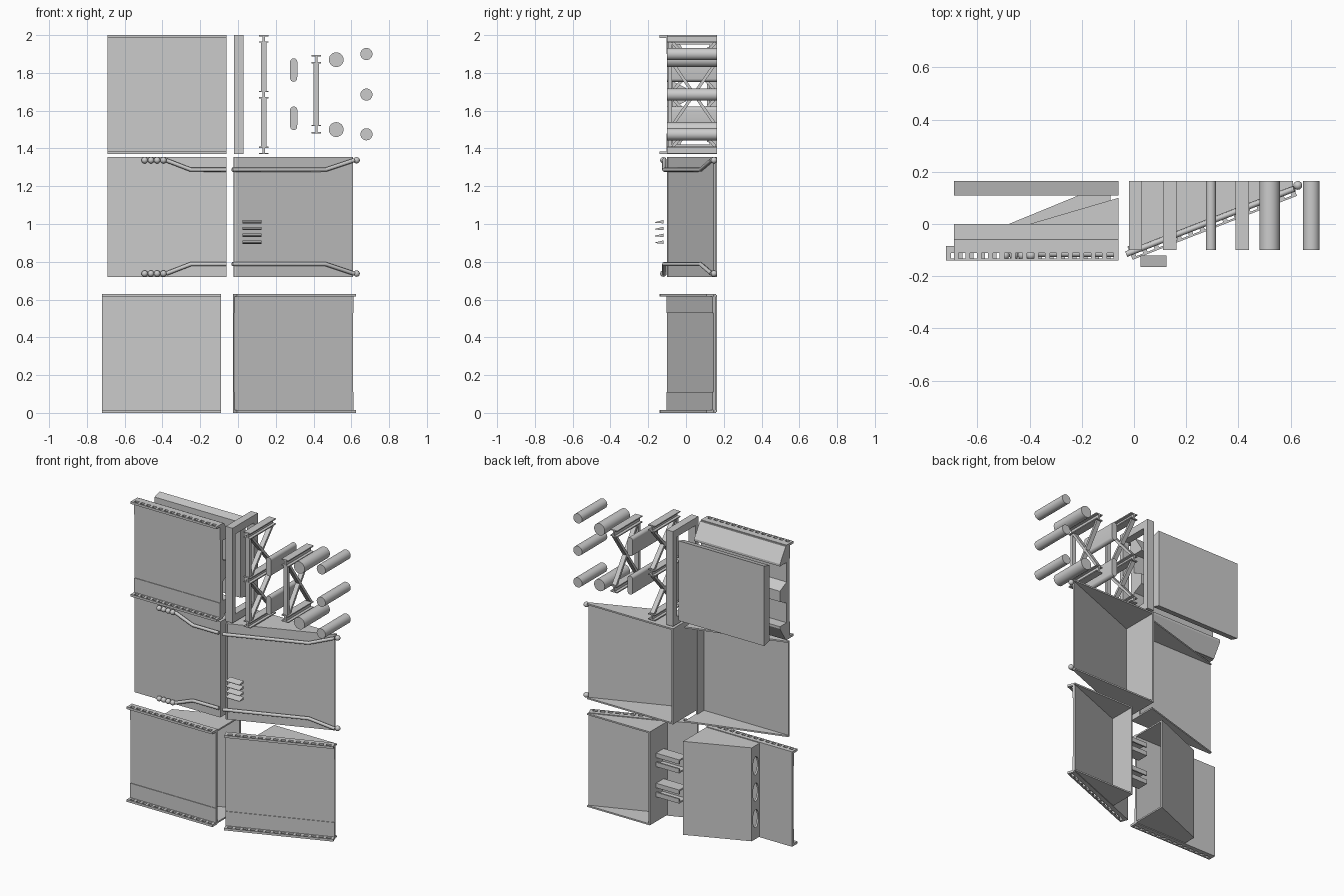
import bpy, bmesh, math
from mathutils import Vector, Matrix

if "Cube" in bpy.data.objects:
    bpy.data.objects.remove(bpy.data.objects["Cube"])

I4 = Matrix.Identity(4)


def finish(name, bm, m=I4):
    bmesh.ops.recalc_face_normals(bm, faces=bm.faces)
    bm.transform(m)
    me = bpy.data.meshes.new(name)
    bm.to_mesh(me)
    bm.free()
    ob = bpy.data.objects.new(name, me)
    bpy.context.collection.objects.link(ob)
    return ob


def add_box(bm, x0, x1, y0, y1, z0, z1):
    m = Matrix.Translation(((x0 + x1) / 2, (y0 + y1) / 2, (z0 + z1) / 2))
    m = m @ Matrix.Diagonal((x1 - x0, y1 - y0, z1 - z0, 1))
    bmesh.ops.create_cube(bm, size=1, matrix=m)


def box(name, *b, m=I4):
    bm = bmesh.new()
    add_box(bm, *b)
    return finish(name, bm, m)


def prism(name, pts, axis, lo, hi, m=I4):
    """Extrude a 2D outline; axis x -> (y,z), y -> (x,z), z -> (x,y)."""
    put = {'x': lambda a, b, t: (t, a, b), 'y': lambda a, b, t: (a, t, b),
           'z': lambda a, b, t: (a, b, t)}[axis]
    bm = bmesh.new()
    f = bm.faces.new([bm.verts.new(put(a, b, lo)) for a, b in pts])
    r = bmesh.ops.extrude_face_region(bm, geom=[f])
    d = Vector(put(0, 0, hi - lo))
    bmesh.ops.translate(bm, vec=d, verts=[v for v in r['geom'] if isinstance(v, bmesh.types.BMVert)])
    return finish(name, bm, m)


def rounded(ob):
    bpy.ops.object.select_all(action='DESELECT')
    bpy.context.view_layer.objects.active = ob
    ob.select_set(True)
    bpy.ops.object.shade_smooth_by_angle(angle=math.radians(35))


def capsule_outline(x, z, r, half, n=16):
    out = []
    for i in range(n * 2):
        a = math.pi * i / n + 1e-4
        out.append((x + r * math.cos(a), z + r * math.sin(a) + (half if math.sin(a) > 0 else -half)))
    return out


def ball(name, x, y, z, r=0.017):
    bm = bmesh.new()
    bmesh.ops.create_uvsphere(bm, u_segments=16, v_segments=10, radius=r, matrix=Matrix.Translation((x, y, z)))
    rounded(finish(name, bm))


def pipe(name, pts, r=0.011):
    cu = bpy.data.curves.new(name, 'CURVE')
    cu.dimensions = '3D'
    cu.bevel_depth, cu.bevel_resolution, cu.use_fill_caps = r, 2, True
    s = cu.splines.new('POLY')
    s.points.add(len(pts) - 1)
    for p, c in zip(s.points, pts):
        p.co = (*c, 1)
    bpy.context.collection.objects.link(bpy.data.objects.new(name, cu))


# local panel frame: +x along the wall, front face at y = 0, +z up
L, H = 0.63, 0.63
SLANT = math.atan2(0.245, 0.63)
LS = math.hypot(0.245, 0.63)


def frame(x, z, slanted=False):
    return Matrix.Translation((x, -0.1, z)) @ Matrix.Rotation(SLANT if slanted else 0, 4, 'Z')


def front_panel(name, m, length, depth=0.015):
    box(name + "_plate", 0, length, 0, depth, 0.005, H - 0.005, m=m)
    for side, a, b, e, g in (("top", 0.53, 0.62, 0.615, 0.63), ("bottom", 0.01, 0.11, 0, 0.015)):
        box(name + "_%s_band" % side, 0, length, -0.004, 0.001, a, b, m=m)
        bm = bmesh.new()  # slotted ledge
        add_box(bm, 0, length, -0.04, -0.032, e, g)
        add_box(bm, 0, length, -0.012, depth, e, g)
        n = 15
        for i in range(n):
            x = (length - 0.018) * i / (n - 1)
            add_box(bm, x, x + 0.018, -0.033, -0.01, e, g)
        finish(name + "_%s_ledge" % side, bm, m)


# upper left wall: front skin, coves, rib and rear slab
front_panel("upper_wall", frame(-0.69, 1.37), L, 0.03)
prism("upper_wall_top_cove", [(-0.07, 1.995), (-0.06, 1.995), (0, 1.9), (0, 1.885), (-0.07, 1.885)], 'x', -0.69, -0.06)
prism("upper_wall_bottom_cove", [(-0.07, 1.375), (-0.06, 1.375), (0, 1.47), (0, 1.485), (-0.07, 1.485)], 'x', -0.69, -0.06)
prism("upper_wall_rib", [(-0.07, 1.615), (-0.07, 1.755), (0, 1.72), (0, 1.65)], 'x', -0.69, -0.06)
prism("rear_slab", [(0.11, 1.435), (0.11, 1.935), (0.165, 1.95), (0.165, 1.42)], 'x', -0.69, -0.06)

# lower left wall: front skin with slanted duct behind
front_panel("lower_left_wall", frame(-0.72, 0), L)
duct = [(-0.48, -0.09), (-0.48, 0.0), (-0.09, 0.16), (-0.09, -0.09)]
for z, n in ((0.005, "bottom"), (0.615, "top")):
    prism("duct_%s" % n, duct, 'z', z, z + 0.01)
prism("duct_back", [(-0.48, 0.0), (-0.09, 0.16), (-0.09, 0.145), (-0.478, -0.013)], 'z', 0.005, 0.625)
end = box("duct_vent_end", -0.482, -0.47, -0.09, 0, 0.005, 0.625)
bm = bmesh.new()
for z in (0.14, 0.315, 0.49):
    m = Matrix.Translation((-0.476, -0.043, z)) @ Matrix.Diagonal((1, 0.03, 0.06, 1)) @ Matrix.Rotation(math.pi / 2, 4, 'Y')
    bmesh.ops.create_cone(bm, cap_ends=True, segments=24, radius1=1, radius2=1, depth=0.06, matrix=m)
cut = finish("vent_cutter", bm)
cut.hide_render = True
cut.hide_viewport = False
cut.display_type = 'WIRE'
mod = end.modifiers.new("vents", 'BOOLEAN')
mod.operation, mod.object, mod.solver = 'DIFFERENCE', cut, 'EXACT'
bpy.context.view_layer.update()
dg = bpy.context.evaluated_depsgraph_get()
end.data = bpy.data.meshes.new_from_object(end.evaluated_get(dg))
end.modifiers.clear()
bpy.data.objects.remove(cut)

# lower right wall: slanted skin, triangular returns and channels
front_panel("lower_right_wall", frame(-0.02, 0, True), LS)
for z, n in ((0.005, "bottom"), (0.615, "top")):
    prism("lower_right_return_%s" % n, [(0.16, -0.028), (0.16, 0.165), (0.61, 0.165), (0.61, 0.147)], 'z', z, z + 0.01)
box("lower_right_end", 0.15, 0.16, -0.028, 0.165, 0.005, 0.625)
for z in (0.17, 0.37):
    prism("channel", [(0.02, z), (0.1, z), (0.1, z + 0.03), (0.09, z + 0.03), (0.09, z + 0.01), (0.03, z + 0.01),
                      (0.03, z + 0.08), (0.09, z + 0.08), (0.09, z + 0.06), (0.1, z + 0.06), (0.1, z + 0.09),
                      (0.02, z + 0.09)], 'x', -0.02, 0.15)

# middle walls: flat left skin, slanted right skin, open backs
box("middle_left_plate", -0.69, -0.06, -0.1, -0.09, 0.72, 1.355)
box("middle_left_end", -0.07, -0.06, -0.1, -0.02, 0.72, 1.355)
box("middle_right_plate", 0, LS, 0, 0.012, 0, 0.635, m=frame(-0.02, 0.72, True))
box("middle_right_end", -0.02, -0.01, -0.1, 0.165, 0.72, 1.355)
for z, n in ((0.72, "bottom"), (1.345, "top")):
    prism("middle_left_return_" + n, [(-0.69, -0.1), (-0.06, -0.1), (-0.06, 0.1), (-0.69, -0.085)], 'z', z, z + 0.01)
    prism("middle_right_return_" + n, [(-0.02, -0.1), (0.61, 0.145), (0.61, 0.165), (-0.02, 0.165)], 'z', z, z + 0.01)


def on_slant(x, off=0.012):
    return -0.1 + (x + 0.02) * math.tan(SLANT) - off


# bent trim pipes with end balls
for s, n in ((1, "upper"), (-1, "lower")):
    z1, z2 = 1.0375 + s * 0.25, 1.0375 + s * 0.3
    pipe(n + "_left_trim", [(-0.06, -0.115, z1), (-0.25, -0.115, z1), (-0.38, -0.115, z2)])
    pipe(n + "_right_trim", [(x, on_slant(x), z) for x, z in ((-0.03, z1), (0.465, z1), (0.615, z2))])
    for i in range(4):
        ball(n + "_left_bead", -0.395 - i * 0.033, -0.12, z2)
    ball(n + "_right_bead", 0.628, 0.148, z2)

# louvre blades
for i in range(4):
    z = 0.895 + i * 0.036
    prism("louvre", [(-0.165, z + 0.004), (-0.12, z), (-0.12, z + 0.018), (-0.165, z + 0.007)], 'x', 0.025, 0.125)

# upright rectangular frame
Y0, Y1 = -0.1, 0.165
box("frame_front_post", -0.02, 0.03, Y0, -0.07, 1.37, 2)
box("frame_back_post", -0.02, 0.03, 0.125, Y1, 1.37, 2)
for z in (1.37, 1.95):
    box("frame_cross_beam", -0.02, 0.03, -0.07, 0.125, z, z + 0.05)


# I-beam trusses with crossed braces
def i_beam(x, z0, z1):
    t = 0.007
    bm = bmesh.new()
    add_box(bm, x - 0.025, x + 0.025, Y0, Y1, z0, z0 + t)
    add_box(bm, x - 0.025, x + 0.025, Y0, Y1, z1 - t, z1)
    add_box(bm, x - 0.006, x + 0.006, Y0, Y1, z0 + t, z1 - t)
    finish("i_beam", bm)


def braces(x, z0, z1, w=0.015):
    bm = bmesh.new()
    add_box(bm, x - w, x + w, Y0 + 0.005, Y0 + 0.025, z0, z1)
    finish("truss_post", bm)
    span, yc = 0.225, 0.0425
    for s in (1, -1):
        a = math.atan2(z1 - z0, span)
        m = Matrix.Translation((x, yc, (z0 + z1) / 2)) @ Matrix.Rotation(s * a, 4, 'X')
        h = math.hypot(span, z1 - z0) / 2
        box("truss_brace", -w, w, -h, h, -0.008, 0.008, m=m)


for a, b in ((1.37, 1.41), (1.665, 1.705), (1.96, 2.0)):
    i_beam(0.137, a, b)
braces(0.137, 1.41, 1.665)
braces(0.137, 1.705, 1.96)
for a, b in ((1.48, 1.525), (1.85, 1.895)):
    i_beam(0.415, a, b)
braces(0.415, 1.525, 1.85)

# loose bars: rounded flat bars, thick and thin rods
for x, r, half, zs, n in ((0.295, 0.019, 0.043, (1.56, 1.815), "flat_bar"), (0.52, 0.039, 0, (1.5, 1.87), "thick_rod"),
                          (0.68, 0.032, 0, (1.475, 1.685, 1.9), "thin_rod")):
    for z in zs:
        rounded(prism(n, capsule_outline(x, z, r, half), 'y', Y0, Y1))
